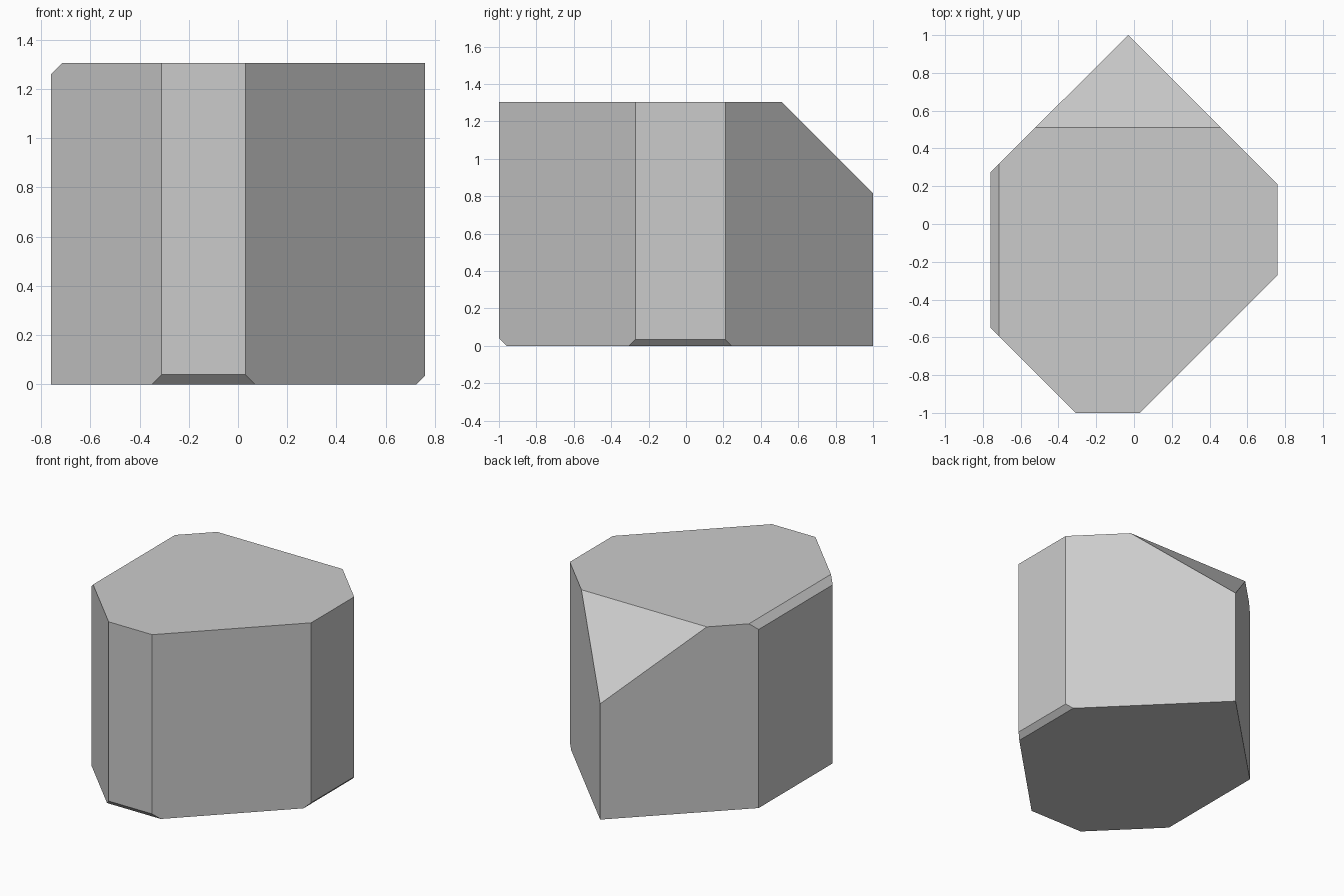
import bpy, bmesh
from mathutils import Vector

if "Cube" in bpy.data.objects:
    bpy.data.objects.remove(bpy.data.objects["Cube"])

HEIGHT = 1.305
OUTLINE = [(-0.03, 1), (-0.76, 0.275), (-0.76, -0.55), (-0.31, -1),
           (0.03, -1), (0.76, -0.27), (0.76, 0.21)]

# Seven-sided prism
bm = bmesh.new()
base = bm.faces.new([bm.verts.new((x, y, 0)) for x, y in OUTLINE])
ext = bmesh.ops.extrude_face_region(bm, geom=[base])
top = [g for g in ext["geom"] if isinstance(g, bmesh.types.BMVert)]
bmesh.ops.translate(bm, verts=top, vec=(0, 0, HEIGHT))


def slice_off(point, normal):
    """Remove everything beyond the plane and cap the cut."""
    geom = bm.verts[:] + bm.edges[:] + bm.faces[:]
    cut = bmesh.ops.bisect_plane(bm, geom=geom, plane_co=Vector(point),
                                 plane_no=Vector(normal), clear_outer=True)
    edges = [g for g in cut["geom_cut"] if isinstance(g, bmesh.types.BMEdge)]
    bmesh.ops.contextual_create(bm, geom=edges)


slice_off((0, 0.512, HEIGHT), (0, 1, 1))       # large back bevel
slice_off((-0.715, 0, HEIGHT), (-1, 0, 1))     # top left bevel
slice_off((0, -0.96, 0), (0, -1, -1))          # bottom front bevel
slice_off((0.725, 0, 0), (1, 0, -1))           # bottom right bevel
bmesh.ops.recalc_face_normals(bm, faces=bm.faces[:])

mesh = bpy.data.meshes.new("faceted_block")
bm.to_mesh(mesh)
bm.free()
bpy.context.collection.objects.link(bpy.data.objects.new("faceted_block", mesh))
